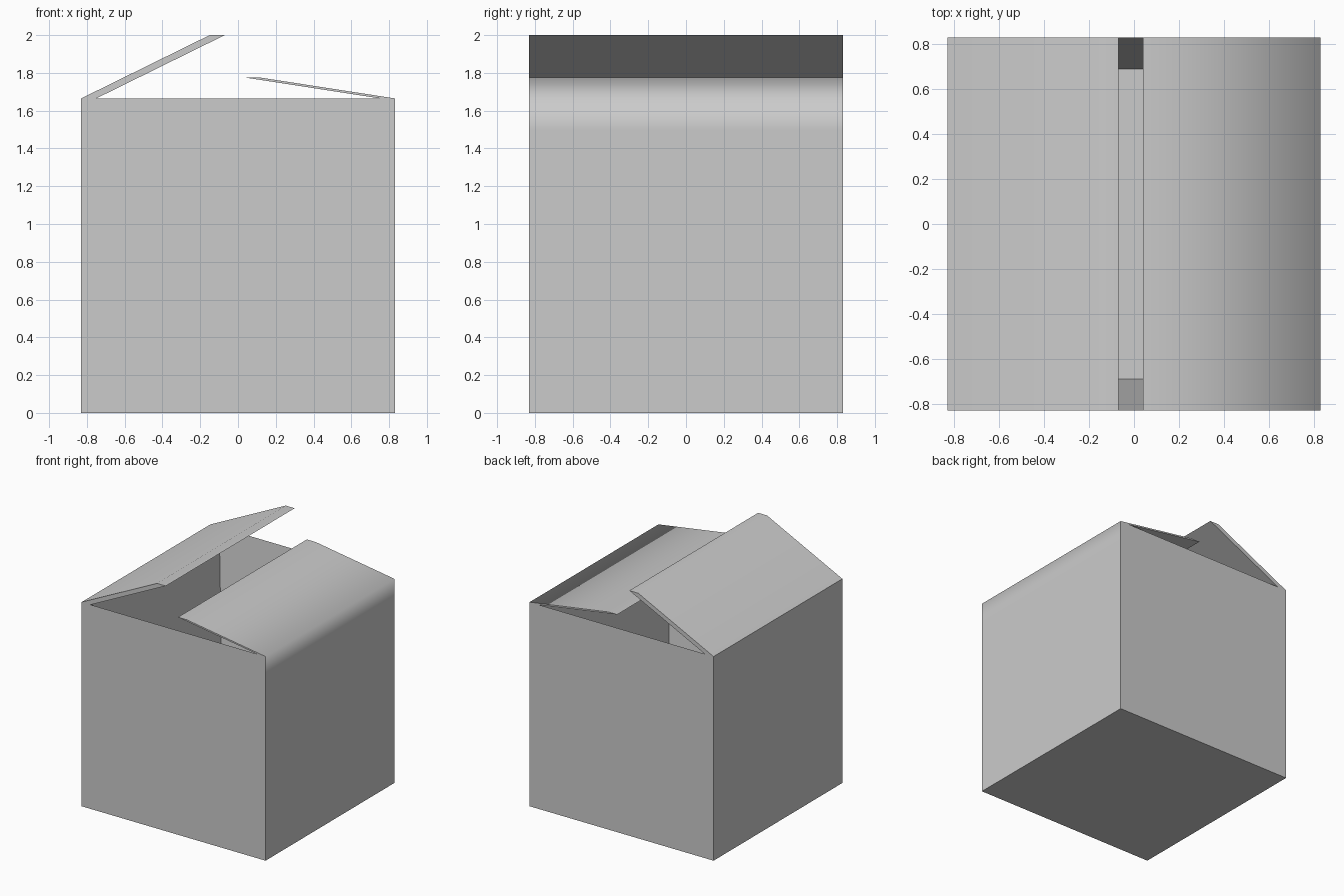
import bpy, bmesh, math

if "Cube" in bpy.data.objects:
    bpy.data.objects.remove(bpy.data.objects["Cube"])

W, TOP = 0.83, 1.665          # half width and height of the carton body
LIP, FLOOR = 0.75, 0.12       # inner hinge line and inner floor height
HINGE = (W, TOP)

# Front outline (x, z): body plus both open flaps; the last edge is the opening
outline = [(-LIP, TOP), (-0.07, 2.0), (-0.15, 2.0), (-W, TOP),   # left flap
           (-W, 0), (W, 0), (W, 1.5),                            # body
           HINGE, (0.12, 1.775), (0.04, 1.775), (LIP, TOP)]      # right flap

bm = bmesh.new()
front = [bm.verts.new((x, -W, z)) for x, z in outline]
back = [bm.verts.new((x, W, z)) for x, z in outline]
bm.faces.new(front)
bm.faces.new(back[::-1])
for i in range(len(outline) - 1):
    bm.faces.new((front[i + 1], front[i], back[i], back[i + 1]))

# Tapered cavity hanging from the opening
rim = [front[0], front[-1], back[-1], back[0]]
base = [bm.verts.new((v.co.x * 0.83, v.co.y * 0.83, FLOOR)) for v in rim]
for i in range(4):
    j = (i + 1) % 4
    bm.faces.new((rim[i], rim[j], base[j], base[i]))
bm.faces.new(base)
bmesh.ops.recalc_face_normals(bm, faces=bm.faces[:])

# Smooth shading with sharp edges, except the softly creased right hinge
for f in bm.faces:
    f.smooth = True
for e in bm.edges:
    hinge = all(abs(v.co.x - W) < 1e-4 and abs(v.co.z - TOP) < 1e-4 for v in e.verts)
    e.smooth = hinge or e.calc_face_angle(math.pi) < math.radians(30)

mesh = bpy.data.meshes.new("open_carton")
bm.to_mesh(mesh)
bm.free()
carton = bpy.data.objects.new("open_carton", mesh)
bpy.context.collection.objects.link(carton)
